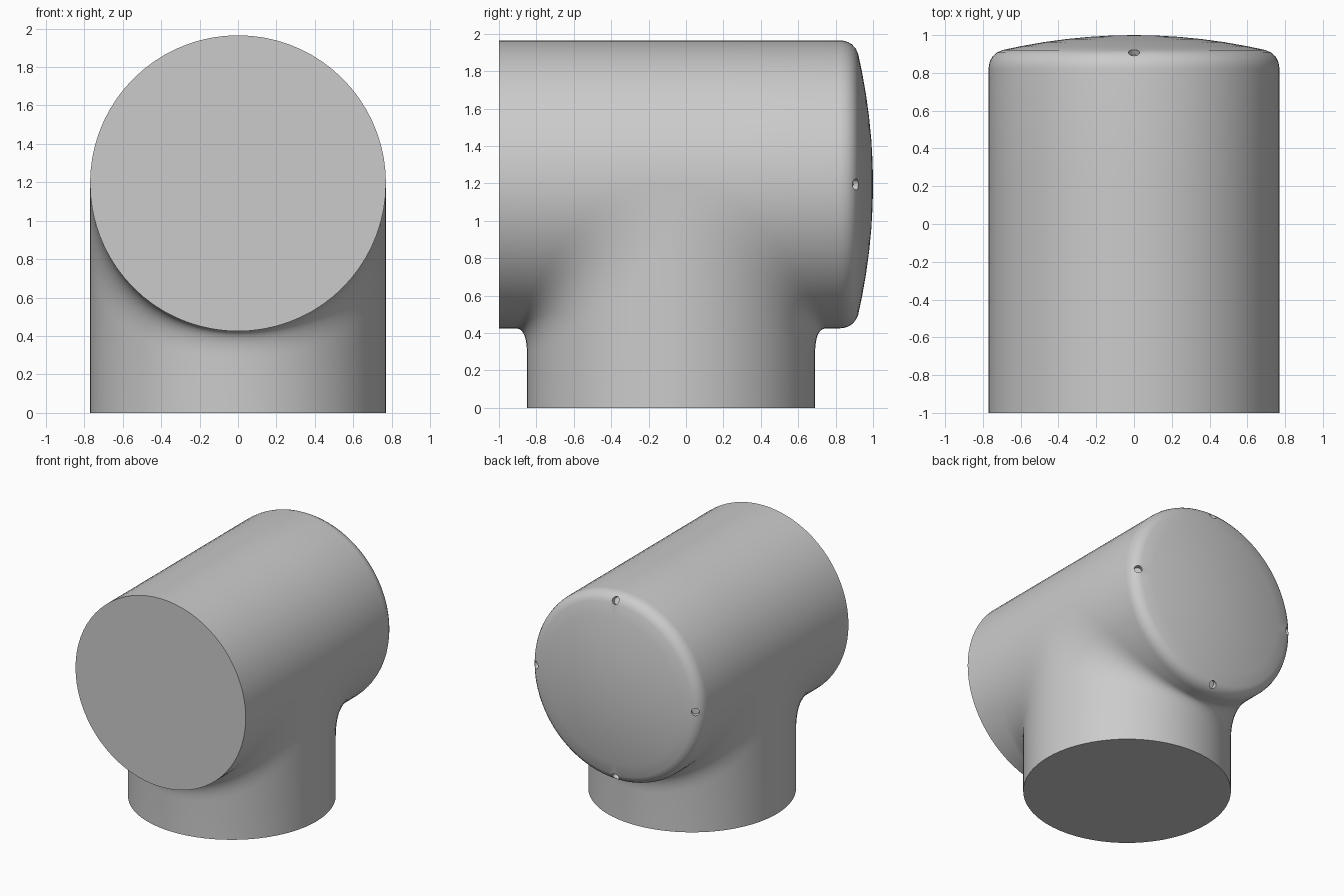
import bpy, bmesh, math
from mathutils import Vector

if "Cube" in bpy.data.objects:
    bpy.data.objects.remove(bpy.data.objects["Cube"])

R = 0.77          # radius of both barrels
ZC = 1.195        # height of the horizontal axis
CY = -0.08        # y of the vertical axis
Y_FRONT, Y_RIM = -1.0, 0.82
N, STEPS = 36, 10

bm = bmesh.new()


def face(points):
    unique = []
    for p in points:
        p = Vector(p)
        if all((p - q).length > 1e-5 for q in unique):
            unique.append(p)
    if len(unique) > 2:
        bm.faces.new([bm.verts.new(p) for p in unique])


def strips(rows):
    for a, b in zip(rows, rows[1:]):
        for j in range(len(a) - 1):
            face([a[j], a[j + 1], b[j + 1], b[j]])


def branch_column(t, side):
    """Line up the neck, round the blend and along the barrel."""
    s, c = math.sin(t), math.cos(t)
    x, y, zi = R * s, CY + side * R * c, ZC - R * c
    start = Vector((x, y, zi - 0.14 - 0.2 * s * s))
    corner = Vector((x, y, zi))
    end = Vector((x, y + side * (0.06 + 0.25 * s * s), zi))
    col = [Vector((x, y, 0))]
    for k in range(STEPS + 1):
        u = k / STEPS
        col.append(start * (1 - u) ** 2 + corner * 2 * u * (1 - u) + end * u * u)
    col.append(Vector((x, Y_FRONT if side < 0 else Y_RIM, zi)))
    return col


# Neck, blend and lower half of the barrel
angles = [math.pi * (i / N - 0.5) for i in range(N + 1)]
front = [branch_column(t, -1) for t in angles]
back = [branch_column(t, 1) for t in angles]
strips(front)
strips(back)
for i in (0, N):                       # flat web on each flank
    strips([front[i][:-1], back[i][:-1]])

# Upper half of the barrel
ys = (Y_FRONT, CY - 0.31, CY + 0.31, Y_RIM)
strips([[(R * math.sin(t), y, ZC + R * math.cos(t)) for y in ys] for t in angles])

# Rounded rim and shallow dome
profile = [(0.77, Y_RIM), (0.768, 0.842), (0.761, 0.866), (0.748, 0.888),
           (0.728, 0.907), (0.70, 0.92)]
profile += [(r, 1 - 0.08 * (r / 0.7) ** 2) for r in (0.6, 0.48, 0.36, 0.24, 0.12, 0)]
circle = [2 * math.pi * i / (2 * N) for i in range(2 * N + 1)]
strips([[(r * math.sin(t), y, ZC + r * math.cos(t)) for r, y in profile] for t in circle])

# Flat front end and flat base
face([(R * math.sin(t), Y_FRONT, ZC + R * math.cos(t)) for t in circle[:-1]])
face([(R * math.sin(t), CY + R * math.cos(t), 0) for t in circle[:-1]])

bmesh.ops.remove_doubles(bm, verts=bm.verts, dist=1e-4)
bmesh.ops.recalc_face_normals(bm, faces=bm.faces)
mesh = bpy.data.meshes.new("pipe_elbow")
bm.to_mesh(mesh)
bm.free()
elbow = bpy.data.objects.new("pipe_elbow", mesh)
bpy.context.collection.objects.link(elbow)

grey = bpy.data.materials.new("plain grey")
grey.diffuse_color = (0.6, 0.6, 0.6, 1)
grey.use_nodes = True
grey.node_tree.nodes["Principled BSDF"].inputs["Base Color"].default_value = grey.diffuse_color
mesh.materials.append(grey)

# Four small screw holes in the rim
for i in range(4):
    t = i * math.pi / 2
    out = Vector((math.sin(t), 0, math.cos(t)))
    axis = (out * 0.5 + Vector((0, 0.87, 0))).normalized()
    bpy.ops.mesh.primitive_cylinder_add(
        vertices=16, radius=0.03, depth=0.07,
        location=Vector((0, 0.91, ZC)) + out * 0.722,
        rotation=axis.to_track_quat('Z', 'Y').to_euler())
    cutter = bpy.context.object
    cutter.name = "hole_cutter"
    cutter.hide_render = True
    cutter.data.materials.append(grey)
    mod = elbow.modifiers.new("hole", 'BOOLEAN')
    mod.operation, mod.solver, mod.object = 'DIFFERENCE', 'EXACT', cutter
    bpy.context.view_layer.objects.active = elbow
    bpy.ops.object.modifier_apply(modifier=mod.name)
    bpy.data.objects.remove(cutter)

# Smooth shading with crisp ends
bpy.ops.object.select_all(action='DESELECT')
elbow.select_set(True)
bpy.context.view_layer.objects.active = elbow
bpy.ops.object.shade_smooth_by_angle(angle=math.radians(35))
